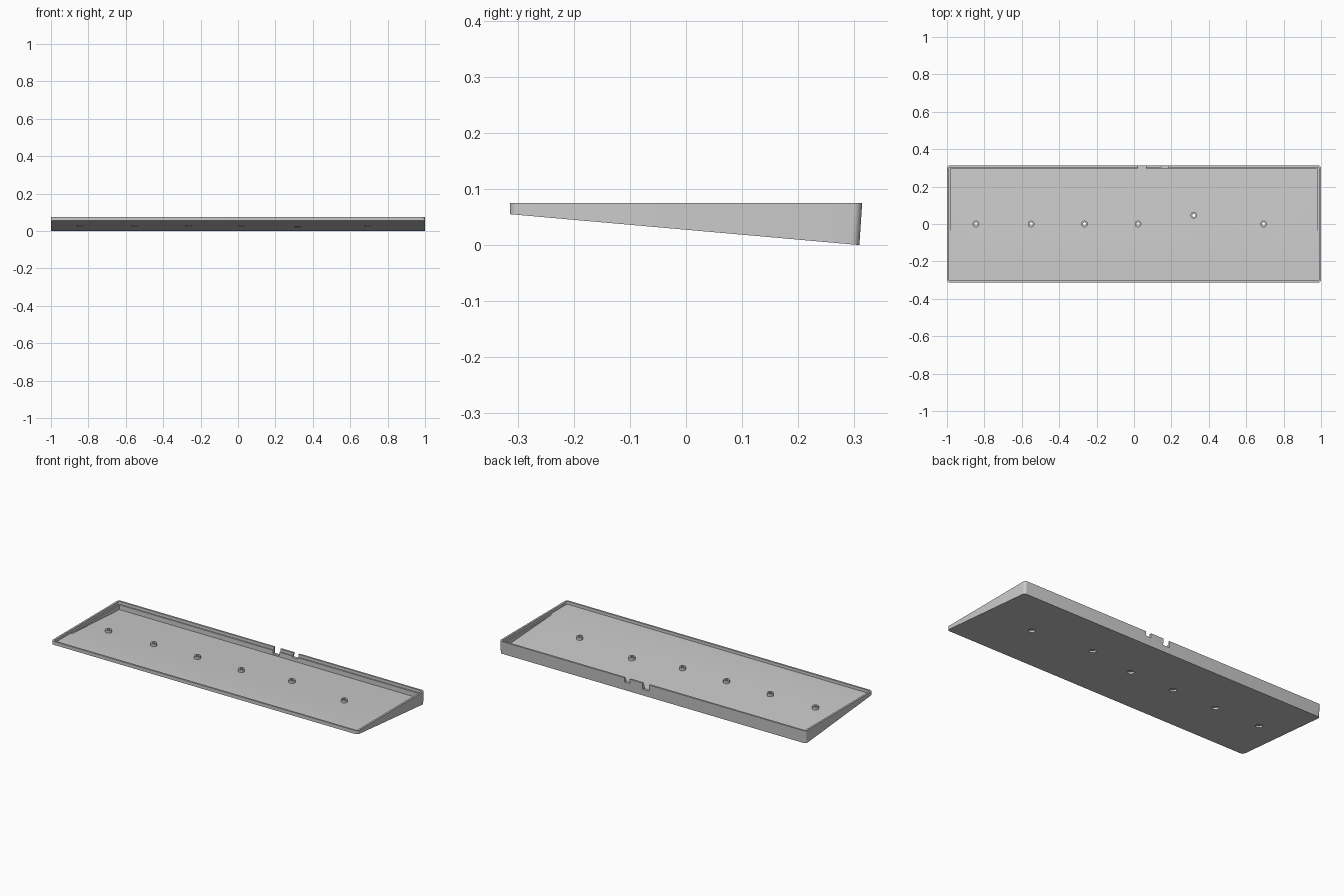
import bpy, bmesh, math

if "Cube" in bpy.data.objects:
    bpy.data.objects.remove(bpy.data.objects["Cube"])

grey = bpy.data.materials.new("plain_grey")
grey.diffuse_color = (0.6, 0.6, 0.6, 1)
grey.use_nodes = True
grey.node_tree.nodes["Principled BSDF"].inputs["Base Color"].default_value = grey.diffuse_color


def make_object(name, bm):
    bmesh.ops.recalc_face_normals(bm, faces=bm.faces)
    mesh = bpy.data.meshes.new(name)
    bm.to_mesh(mesh)
    bm.free()
    mesh.materials.append(grey)
    obj = bpy.data.objects.new(name, mesh)
    bpy.context.collection.objects.link(obj)
    return obj


def rounded_block(name, x, y0, y1, r, top, bottom, lean=0.0, steps=6):
    """Rounded rectangle prism; bottom(y) gives the underside height."""
    outline = []
    for cx, cy, a0 in ((x - r, y1 - r, 0), (-x + r, y1 - r, 90),
                       (-x + r, y0 + r, 180), (x - r, y0 + r, 270)):
        for i in range(steps + 1):
            a = math.radians(a0 + 90 * i / steps)
            outline.append((cx + r * math.cos(a), cy + r * math.sin(a)))
    bm = bmesh.new()
    upper = [bm.verts.new((px, py, top)) for px, py in outline]
    lower = []
    for px, py in outline:
        py -= lean if py > 0 else 0
        lower.append(bm.verts.new((px, py, bottom(py))))
    bm.faces.new(upper)
    bm.faces.new(lower[::-1])
    n = len(outline)
    for i in range(n):
        j = (i + 1) % n
        bm.faces.new((upper[i], lower[i], lower[j], upper[j]))
    return make_object(name, bm)


def cylinder(name, x, y, z0, z1, r, sides=24):
    bm = bmesh.new()
    bmesh.ops.create_cone(bm, cap_ends=True, segments=sides, radius1=r, radius2=r, depth=z1 - z0)
    bmesh.ops.translate(bm, verts=bm.verts, vec=(x, y, (z0 + z1) / 2))
    return make_object(name, bm)


def box(name, x0, x1, y0, y1, z0, z1):
    bm = bmesh.new()
    bmesh.ops.create_cube(bm, size=1)
    for v in bm.verts:
        v.co = ((x0 + x1) / 2 + v.co.x * (x1 - x0),
                (y0 + y1) / 2 + v.co.y * (y1 - y0),
                (z0 + z1) / 2 + v.co.z * (z1 - z0))
    return make_object(name, bm)


def combine(target, tool, operation):
    mod = target.modifiers.new("cut", 'BOOLEAN')
    mod.operation = operation
    mod.solver = 'EXACT'
    mod.object = tool
    graph = bpy.context.evaluated_depsgraph_get()
    mesh = bpy.data.meshes.new_from_object(target.evaluated_get(graph))
    target.modifiers.clear()
    target.data = mesh
    bpy.data.objects.remove(tool)


def underside(y):
    return 0.055 * (0.309 - y) / 0.623


def floor(y):
    return 0.058 - 0.028 * (y + 0.17) / 0.47


# Wedge-shaped shell, leaning back wall
tray = rounded_block("tray", 1.0, -0.314, 0.314, 0.016, 0.075, underside, lean=0.005)

# Shallow recess with a flat ledge, then the sloping pocket inside it
combine(tray, rounded_block("recess", 0.989, -0.303, 0.303, 0.008, 0.1, lambda y: 0.058), 'DIFFERENCE')
combine(tray, rounded_block("pocket", 0.981, -0.25, 0.296, 0.004, 0.1, floor), 'DIFFERENCE')

# Cable notches in the back wall
for x0, x1, z in ((0.022, 0.064, 0.038), (0.148, 0.182, 0.05)):
    combine(tray, box("notch", x0, x1, 0.28, 0.34, z, 0.1), 'DIFFERENCE')

# Standoffs with a counterbore below and a narrow bore through
posts = [(-0.845, 0), (-0.55, 0), (-0.265, 0), (0.022, 0), (0.32, 0.047), (0.693, 0)]
for x, y in posts:
    combine(tray, cylinder("standoff", x, y, floor(y) - 0.005, floor(y) + 0.016, 0.018), 'UNION')
    combine(tray, cylinder("counterbore", x, y, -0.02, underside(y) + 0.012, 0.0185), 'DIFFERENCE')
    combine(tray, cylinder("bore", x, y, -0.02, 0.1, 0.009, 16), 'DIFFERENCE')

# Smooth rounded corners and posts, crisp edges elsewhere
bpy.context.view_layer.objects.active = tray
tray.select_set(True)
bpy.ops.object.shade_smooth_by_angle(angle=math.radians(30))
